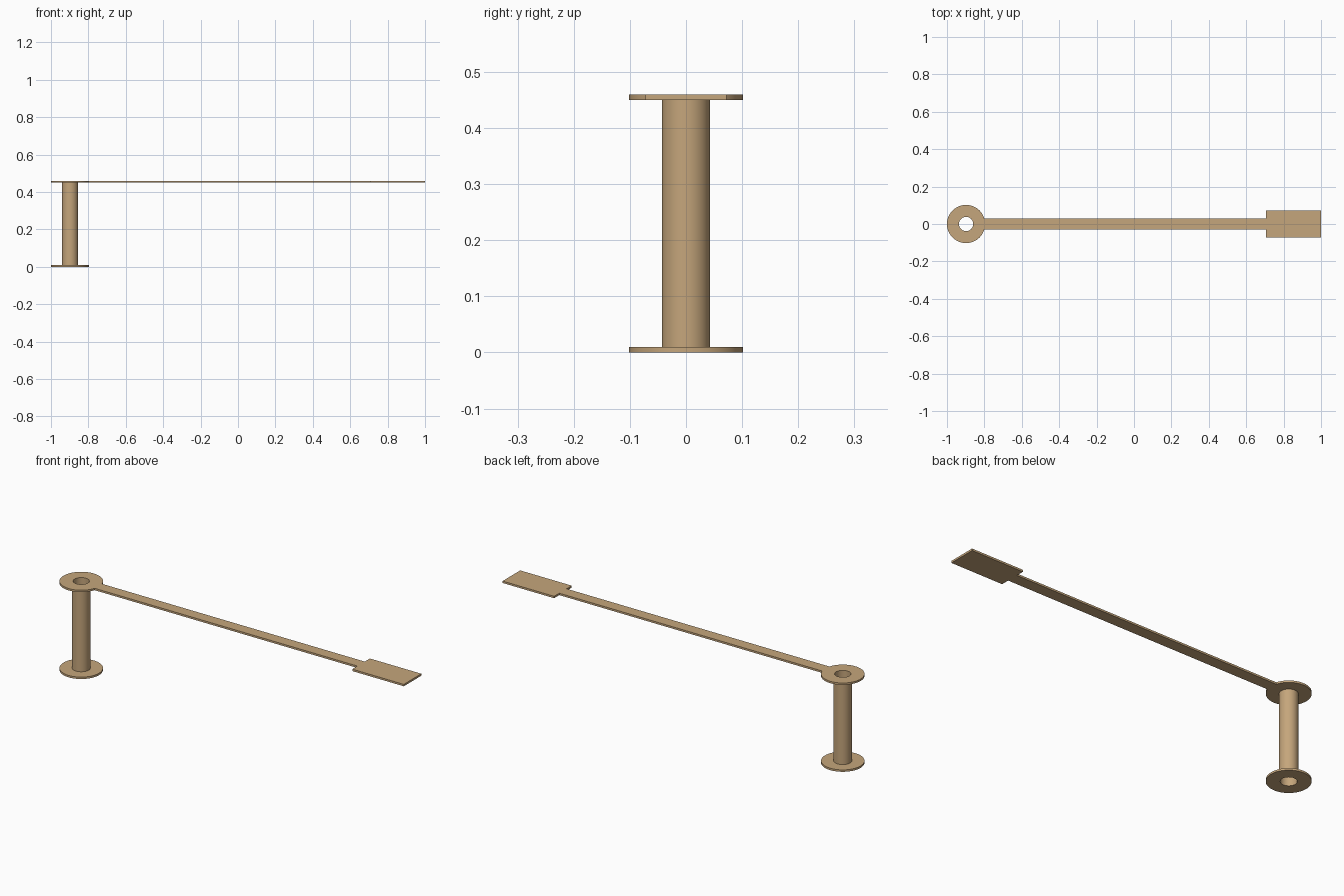
import bpy, math

if "Cube" in bpy.data.objects:
    bpy.data.objects.remove(bpy.data.objects["Cube"])

CX = -0.898                       # spool axis
FLANGE_R, TUBE_R, BORE_R = 0.102, 0.043, 0.038
HEIGHT, THICK = 0.46, 0.01
ARM_W, PAD_W, PAD_X = 0.03, 0.072, 0.705   # half widths, pad start

wood = bpy.data.materials.new("tan")
wood.diffuse_color = (0.56, 0.38, 0.2, 1)
wood.use_nodes = True
wood.node_tree.nodes["Principled BSDF"].inputs["Base Color"].default_value = wood.diffuse_color


def arc(r, start=0.0, end=2 * math.pi, n=96, closed=True):
    steps = n if closed else n - 1
    return [(CX + r * math.cos(start + (end - start) * i / steps),
             r * math.sin(start + (end - start) * i / steps)) for i in range(n)]


def extruded(name, loops, z0, z1):
    """Filled flat outline with holes, extruded from z0 to z1."""
    curve = bpy.data.curves.new(name + "_outline", 'CURVE')
    curve.dimensions = '2D'
    curve.fill_mode = 'BOTH'
    curve.extrude = (z1 - z0) / 2
    for loop in loops:
        s = curve.splines.new('POLY')
        s.points.add(len(loop) - 1)
        for p, (x, y) in zip(s.points, loop):
            p.co = (x, y, 0, 1)
        s.use_cyclic_u = True
    ob = bpy.data.objects.new(name, curve)
    ob.location.z = (z0 + z1) / 2
    bpy.context.collection.objects.link(ob)
    bpy.ops.object.select_all(action='DESELECT')
    ob.select_set(True)
    bpy.context.view_layer.objects.active = ob
    bpy.ops.object.convert(target='MESH')
    ob = bpy.context.object
    ob.name = name
    bpy.ops.object.mode_set(mode='EDIT')
    bpy.ops.mesh.select_all(action='SELECT')
    bpy.ops.mesh.remove_doubles(threshold=1e-5)
    bpy.ops.mesh.normals_make_consistent(inside=False)
    bpy.ops.object.mode_set(mode='OBJECT')
    bpy.ops.object.shade_smooth_by_angle(angle=math.radians(30))
    ob.data.materials.clear()
    ob.data.materials.append(wood)
    return ob


bore = arc(BORE_R)

# Base flange and hollow post
extruded("base_flange", [arc(FLANGE_R), bore], 0, THICK)
extruded("post", [arc(TUBE_R), bore], THICK, HEIGHT - THICK)

# Top flange, arm and end pad cut as one flat plate
a = math.asin(ARM_W / FLANGE_R)
outline = arc(FLANGE_R, a, 2 * math.pi - a, 88, closed=False)
outline += [(PAD_X, -ARM_W), (PAD_X, -PAD_W), (1, -PAD_W),
            (1, PAD_W), (PAD_X, PAD_W), (PAD_X, ARM_W)]
extruded("top_arm", [outline, bore], HEIGHT - THICK, HEIGHT)
